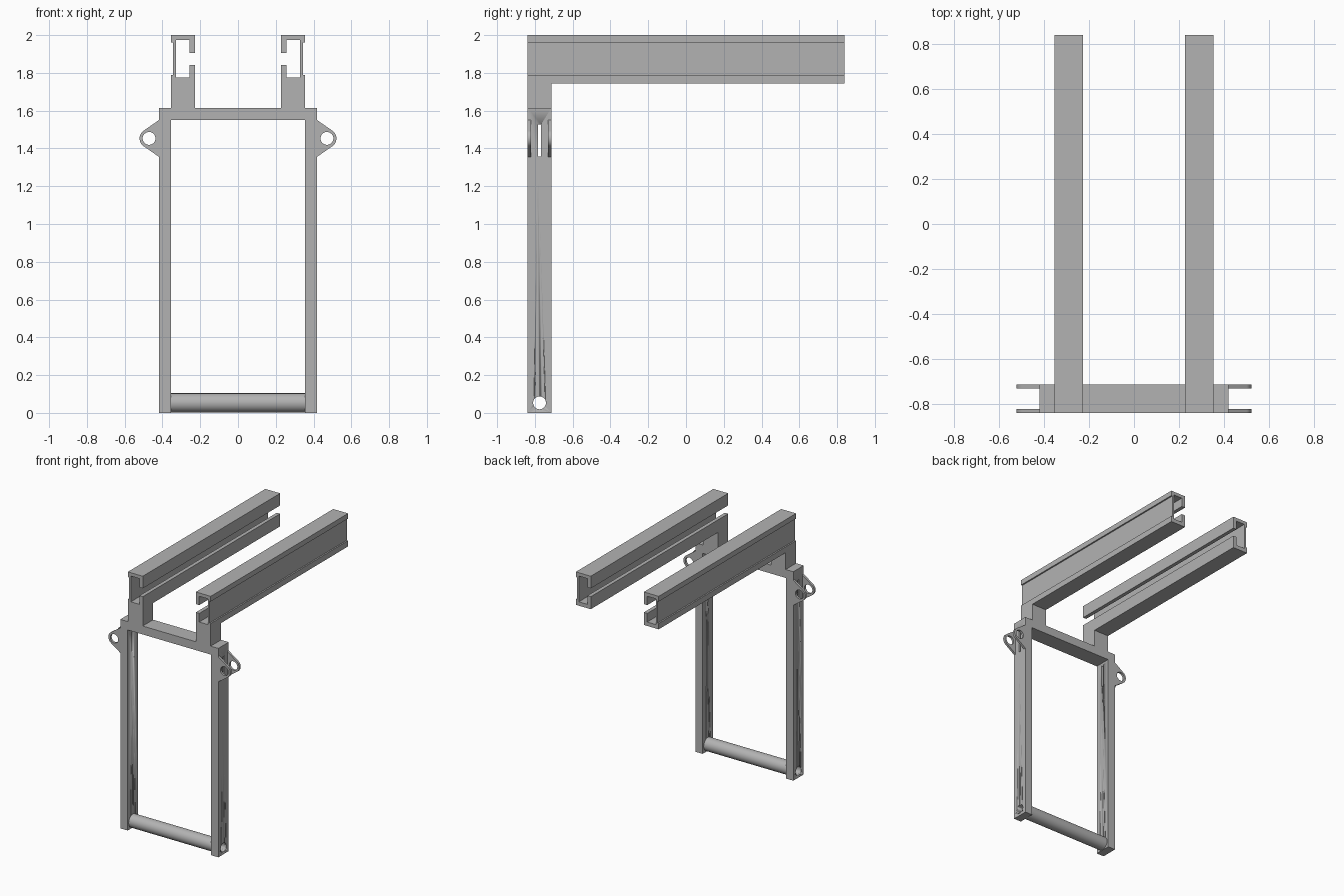
import bpy
from math import sin, cos, acos, atan2, hypot, pi
from mathutils import Matrix

cube = bpy.data.objects.get("Cube")
if cube:
    bpy.data.objects.remove(cube, do_unlink=True)

steel = bpy.data.materials.new("plain_grey")
steel.use_nodes = True
GREY = (0.45, 0.45, 0.45, 1)
steel.diffuse_color = GREY
steel.node_tree.nodes["Principled BSDF"].inputs["Base Color"].default_value = GREY

FRONT, BACK = -0.839, -0.712        # depth of the upright frame
MID = (FRONT + BACK) / 2
OUT, IN = 0.419, 0.356              # upright outer and inner faces
RAIL_OUT, RAIL_IN = 0.354, 0.227
BEAM_LOW, BEAM_TOP = 1.55, 1.615
RAIL_LOW = 1.745
BORE_Z, BORE = 0.053, 0.034

# Profile axes (u, v, depth) to world axes
ALONG_Y = Matrix(((1, 0, 0, 0), (0, 0, 1, 0), (0, 1, 0, 0), (0, 0, 0, 1)))
ALONG_X = Matrix(((0, 0, 1, 0), (1, 0, 0, 0), (0, 1, 0, 0), (0, 0, 0, 1)))


def circle(u, v, r, n=48):
    return [(u + r * cos(2 * pi * i / n), v + r * sin(2 * pi * i / n)) for i in range(n)]


def rect(u0, u1, v0, v1):
    return [(u0, v0), (u1, v0), (u1, v1), (u0, v1)]


def extrude(name, loops, start, end, axes):
    """Solid from a closed outline with optional hole outlines."""
    curve = bpy.data.curves.new(name, 'CURVE')
    curve.dimensions = '2D'
    curve.fill_mode = 'BOTH'
    curve.extrude = (end - start) / 2
    for loop in loops:
        spline = curve.splines.new('POLY')
        spline.points.add(len(loop) - 1)
        for point, (u, v) in zip(spline.points, loop):
            point.co = (u, v, 0, 1)
        spline.use_cyclic_u = True
    obj = bpy.data.objects.new(name, curve)
    bpy.context.collection.objects.link(obj)
    bpy.ops.object.select_all(action='DESELECT')
    obj.select_set(True)
    bpy.context.view_layer.objects.active = obj
    bpy.ops.object.convert(target='MESH')
    obj = bpy.context.view_layer.objects.active
    obj.data.transform(Matrix.Translation((0, 0, (start + end) / 2)))
    obj.data.transform(axes)
    obj.data.materials.clear()
    obj.data.materials.append(steel)
    # Weld caps to walls and face everything outward
    bpy.ops.object.mode_set(mode='EDIT')
    bpy.ops.mesh.select_all(action='SELECT')
    bpy.ops.mesh.remove_doubles(threshold=0.0001)
    bpy.ops.mesh.normals_make_consistent(inside=False)
    bpy.ops.object.mode_set(mode='OBJECT')
    bpy.ops.object.shade_smooth_by_angle(angle=0.5)
    return obj


def cut(target, cutter):
    cutter.hide_render = True
    mod = target.modifiers.new("cut", 'BOOLEAN')
    mod.operation = 'DIFFERENCE'
    mod.solver = 'EXACT'
    mod.object = cutter
    bpy.ops.object.select_all(action='DESELECT')
    target.select_set(True)
    bpy.context.view_layer.objects.active = target
    bpy.ops.object.modifier_apply(modifier=mod.name)
    bpy.data.objects.remove(cutter, do_unlink=True)


def mirror_u(points):
    return [(-u, v) for u, v in reversed(points)]


# Upright frame: two legs, cross beam and the two rail posts in one outline
half = [(IN, BEAM_LOW), (IN, 0), (OUT, 0), (OUT, BEAM_TOP), (RAIL_OUT, BEAM_TOP),
        (RAIL_OUT, RAIL_LOW), (RAIL_IN, RAIL_LOW), (RAIL_IN, BEAM_TOP)]
frame = extrude("upright_frame", [half + mirror_u(half)], FRONT, BACK, ALONG_Y)

# Bores for the bottom tube and narrow slots near the top of the legs
cut(frame, extrude("bore_cutter", [circle(MID, BORE_Z, BORE)], -0.6, 0.6, ALONG_X))
cut(frame, extrude("slot_cutter", [rect(MID - 0.009, MID + 0.009, 1.357, 1.528)],
                   -0.6, 0.6, ALONG_X))

# Hollow bottom tube between the legs
extrude("bottom_tube", [circle(MID, BORE_Z, 0.051, 64), circle(MID, BORE_Z, BORE)],
        -IN, IN, ALONG_X)

# Slotted rails, open toward the middle
W = RAIL_OUT - 0.011                 # recessed outer web
C_OUT, C_IN = 0.329, 0.256           # channel walls
rail = [(RAIL_OUT, RAIL_LOW), (RAIL_OUT, 1.79), (W, 1.79), (W, 1.96),
        (RAIL_OUT, 1.96), (RAIL_OUT, 2), (RAIL_IN, 2), (RAIL_IN, 1.906),
        (C_IN, 1.906), (C_IN, 1.974), (C_OUT, 1.974), (C_OUT, 1.775),
        (C_IN, 1.775), (C_IN, 1.842), (RAIL_IN, 1.842), (RAIL_IN, RAIL_LOW)]

# Lug: a base on the leg, tangent to a rounded eye
EYE_U, EYE_V, EYE_R = 0.471, 1.453, 0.05
BASE = 0.097
du, dv = OUT - EYE_U, BASE
tangent = atan2(dv, du) - acos(EYE_R / hypot(du, dv))
arc = [(EYE_U + EYE_R * cos(a), EYE_V + EYE_R * sin(a))
       for a in (-tangent + 2 * tangent * i / 24 for i in range(25))]
lug = [(OUT, EYE_V - BASE)] + arc + [(OUT, EYE_V + BASE)]
eye = circle(EYE_U, EYE_V, BORE)

for side in ("left", "right"):
    flip = mirror_u if side == "right" else list
    extrude(side + "_rail", [flip(rail)], FRONT, -FRONT, ALONG_Y)
    for place, y in (("front", FRONT), ("back", BACK - 0.0175)):
        extrude(f"{side}_{place}_lug", [flip(lug), flip(eye)], y, y + 0.0175, ALONG_Y)
